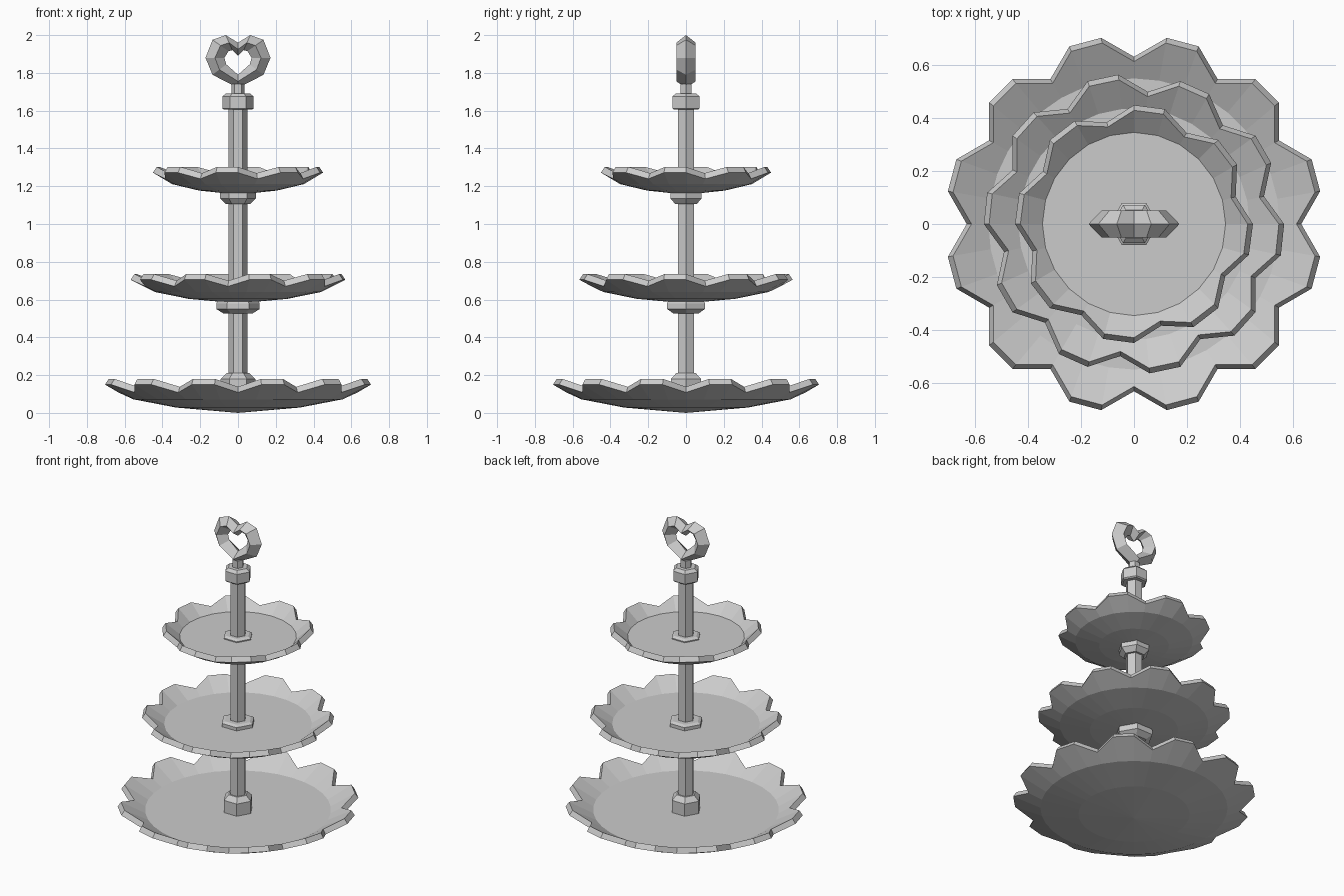
import bpy
import bmesh
from math import cos, sin, pi, radians

if "Cube" in bpy.data.objects:
    bpy.data.objects.remove(bpy.data.objects["Cube"], do_unlink=True)

GREY = (0.6, 0.6, 0.6, 1)
metal = bpy.data.materials.new("plain_grey")
metal.use_nodes = True
metal.diffuse_color = GREY
metal.node_tree.nodes["Principled BSDF"].inputs["Base Color"].default_value = GREY


def finish(name, bm):
    bmesh.ops.recalc_face_normals(bm, faces=bm.faces)
    mesh = bpy.data.meshes.new(name)
    bm.to_mesh(mesh)
    bm.free()
    mesh.materials.append(metal)
    obj = bpy.data.objects.new(name, mesh)
    bpy.context.collection.objects.link(obj)
    return obj


def bridge(bm, a, b):
    n = len(a)
    for i in range(n):
        j = (i + 1) % n
        bm.faces.new((a[i], a[j], b[j], b[i]))


def hex_turned(name, profile):
    """Six-sided solid from (radius, height) pairs, bottom to top."""
    bm = bmesh.new()
    rings = [[bm.verts.new((r * cos(k * pi / 3), r * sin(k * pi / 3), z)) for k in range(6)]
             for r, z in profile]
    for a, b in zip(rings, rings[1:]):
        bridge(bm, a, b)
    bm.faces.new(rings[0])
    bm.faces.new(rings[-1])
    return finish(name, bm)


def plate(name, lobes, phase, radius, base, rise):
    """Scalloped dish: every third rim point is pulled in and down as a notch."""
    n = lobes * 3
    bm = bmesh.new()

    def ring(r, z, notch_r=None, notch_z=None):
        verts = []
        for i in range(n):
            a = radians(phase) + 2 * pi * i / n
            notch = notch_r is not None and i % 3 == 0
            rr, zz = (notch_r, notch_z) if notch else (r, z)
            verts.append(bm.verts.new((rr * cos(a), rr * sin(a), base + zz)))
        return verts

    floor = ring(radius * 0.77, rise * 0.67)
    rim_top = ring(radius - 0.02, rise + 0.03, radius * 0.885 - 0.018, rise * 0.72 + 0.03)
    rim_low = ring(radius, rise, radius * 0.885, rise * 0.72)
    under = ring(radius * 0.775, rise * 0.48)
    belly = ring(radius * 0.46, rise * 0.19)
    bm.faces.new(floor)
    for a, b in ((floor, rim_top), (rim_top, rim_low), (rim_low, under), (under, belly)):
        bridge(bm, a, b)
    centre = bm.verts.new((0, 0, base))
    for i in range(n):
        bm.faces.new((belly[i], belly[(i + 1) % n], centre))
    return finish(name, bm)


# Three dishes
plate("bottom_plate", 12, 0, 0.715, 0.0, 0.15)
plate("middle_plate", 10, 12, 0.568, 0.58, 0.125)
plate("top_plate", 8, 15, 0.45, 1.155, 0.117)

# Central rod and its collars
hex_turned("rod", [(0.05, 0.08), (0.05, 1.63)])
hex_turned("bottom_collar", [(0.092, 0.08), (0.092, 0.18), (0.06, 0.21)])
hex_turned("middle_collar", [(0.075, 0.525), (0.115, 0.55), (0.115, 0.58),
                             (0.105, 0.6), (0.105, 0.685), (0.085, 0.695)])
hex_turned("top_collar", [(0.065, 1.105), (0.095, 1.135), (0.095, 1.16),
                          (0.092, 1.18), (0.092, 1.24), (0.075, 1.25)])
hex_turned("rod_cap", [(0.075, 1.605), (0.083, 1.612), (0.083, 1.675), (0.062, 1.692)])
hex_turned("handle_neck", [(0.035, 1.68), (0.035, 1.74)])

# Heart handle: outer and inner outlines of the right half, mirrored
outer = [(0, 1.72), (0.135, 1.79), (0.172, 1.88), (0.135, 1.975), (0.065, 2.0), (0, 1.96)]
inner = [(0, 1.79), (0.062, 1.845), (0.072, 1.88), (0.05, 1.915), (0.03, 1.92), (0, 1.89)]


def closed(half):
    return half + [(-x, z) for x, z in half[-2:0:-1]]


bm = bmesh.new()
loops = {"out": [], "front": [], "in": [], "back": []}
for (ox, oz), (ix, iz) in zip(closed(outer), closed(inner)):
    mx, mz = (ox + ix) / 2, (oz + iz) / 2
    loops["out"].append(bm.verts.new((ox, 0, oz)))
    loops["front"].append(bm.verts.new((mx, -0.051, mz)))
    loops["in"].append(bm.verts.new((ix, 0, iz)))
    loops["back"].append(bm.verts.new((mx, 0.051, mz)))
order = list(loops.values())
for k in range(4):
    bridge(bm, order[k], order[(k + 1) % 4])
finish("heart_handle", bm)
